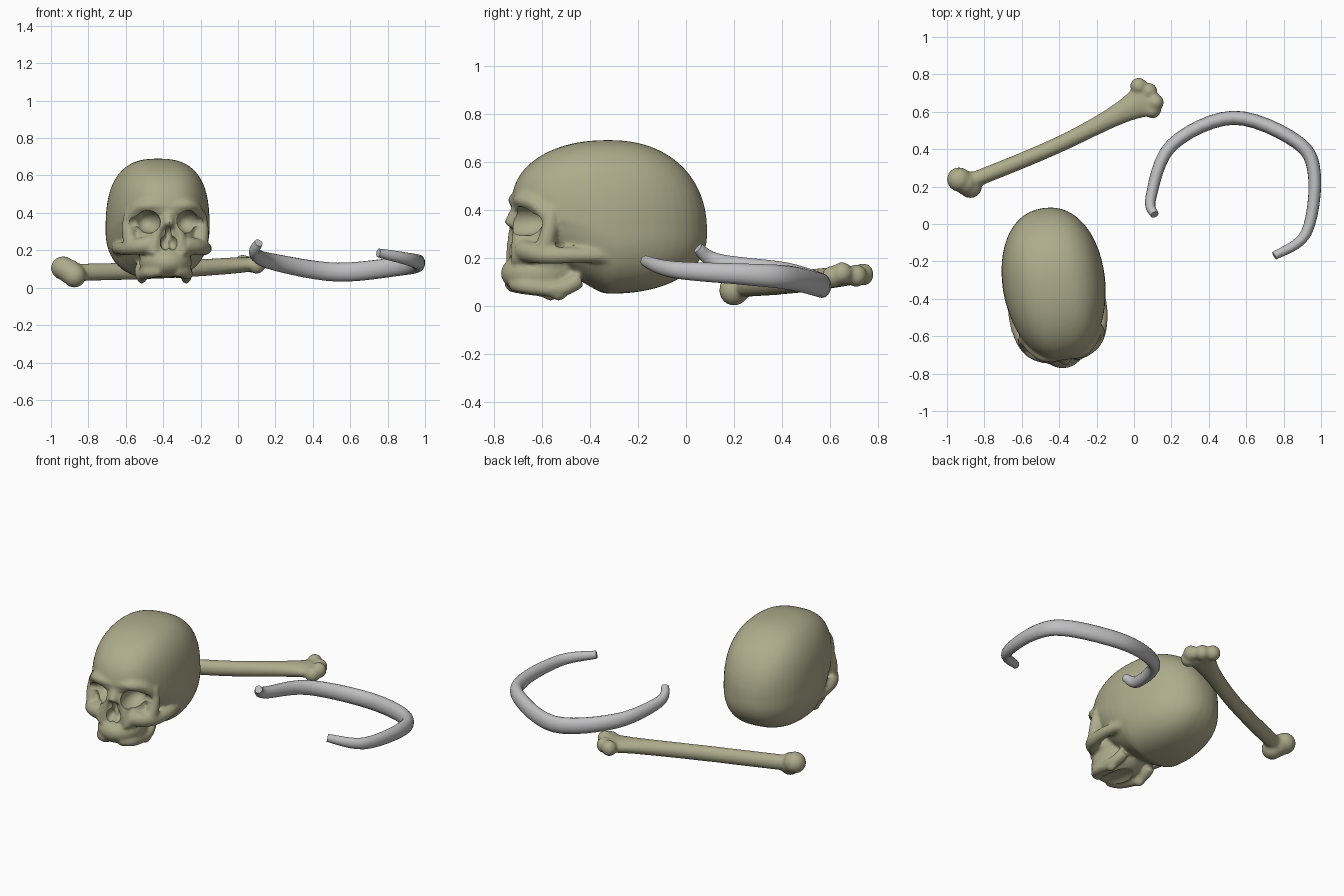
import bpy, bmesh, math
from mathutils import Vector, Matrix

if "Cube" in bpy.data.objects:
    bpy.data.objects.remove(bpy.data.objects["Cube"])


def material(name, colour):
    mat = bpy.data.materials.new(name)
    mat.use_nodes = True
    mat.diffuse_color = (*colour, 1)
    shader = mat.node_tree.nodes["Principled BSDF"]
    shader.inputs["Base Color"].default_value = (*colour, 1)
    return mat


aged_bone = material("aged bone", (.42, .41, .26))
grey_bone = material("grey bone", (.52, .52, .53))


def spline(points, steps=6):
    """Smooth path through a few points."""
    points = [Vector(p) for p in points]
    ends = [points[0], *points, points[-1]]
    path = []
    for before, start, end, after in zip(ends, ends[1:], ends[2:], ends[3:]):
        for step in range(steps):
            t = step / steps
            leave, arrive = (end - before) / 2, (after - start) / 2
            bend = 3 * (end - start) - 2 * leave - arrive
            twist = 2 * (start - end) + leave + arrive
            path.append(start + t * (leave + t * (bend + t * twist)))
    return path + [points[-1]]


def tube(bm, points, half_width, half_height, sides=16):
    """Elliptical tube whose two radii are functions of the way along, 0 to 1."""
    path = spline(points)
    last = len(path) - 1
    previous = first = None
    for i, centre in enumerate(path):
        along = (path[min(i + 1, last)] - path[max(i - 1, 0)]).normalized()
        side = Vector((0, 0, 1)).cross(along).normalized()
        up = along.cross(side)
        t = i / last
        ring = []
        for k in range(sides):
            turn = math.tau * k / sides
            offset = side * half_width(t) * math.cos(turn) + up * half_height(t) * math.sin(turn)
            ring.append(bm.verts.new(centre + offset))
        if previous:
            for k in range(sides):
                bm.faces.new((previous[k - 1], previous[k], ring[k], ring[k - 1]))
        first = first or ring
        previous = ring
    bm.faces.new(first)
    bm.faces.new(previous)


def rod(bm, points, start, end):
    """Round tube with an even taper."""
    radius = lambda t: start + (end - start) * t
    tube(bm, points, radius, radius)


def ball(bm, centre, size):
    place = Matrix.Translation(centre) @ Matrix.Diagonal((*size, 1))
    made = bmesh.ops.create_uvsphere(bm, u_segments=48, v_segments=32, radius=1, matrix=place)
    return made["verts"]


def select(ob):
    bpy.ops.object.select_all(action="DESELECT")
    ob.select_set(True)
    bpy.context.view_layer.objects.active = ob


def finish(name, bm, mat, voxel=0, smoothing=0):
    """Turn the mesh into an object, fusing overlapping forms if a voxel is given."""
    bmesh.ops.recalc_face_normals(bm, faces=bm.faces)
    mesh = bpy.data.meshes.new(name)
    bm.to_mesh(mesh)
    bm.free()
    mesh.materials.append(mat)
    ob = bpy.data.objects.new(name, mesh)
    bpy.context.collection.objects.link(ob)
    select(ob)
    if voxel:
        fuse = ob.modifiers.new("fuse", "REMESH")
        fuse.mode, fuse.voxel_size = "VOXEL", voxel
        soften = ob.modifiers.new("soften", "SMOOTH")
        soften.iterations = smoothing
        bpy.ops.object.modifier_apply(modifier=fuse.name)
        bpy.ops.object.modifier_apply(modifier=soften.name)
    return ob


def rounded(value, power):
    return math.copysign(abs(value) ** power, value)


# Braincase: a squarish egg, narrower in front, its floor rising towards the face
bm = bmesh.new()
for vert in ball(bm, (0, 0, 0), (1, 1, 1)):
    x, y, z = vert.co
    reach = math.hypot(x, z) or 1
    power = 2.2 if y > 0 else 2.4
    swell = max(0, 1 - abs(y) ** power) ** (1 / power)
    across = rounded(x / reach, .75) * swell
    upward = rounded(z / reach, .75 if z > 0 else .95) * swell
    depth = .02 + .41 * y
    front = max(0, -depth)
    height = (.39 if upward > 0 else .25) - front * math.copysign(.25, upward)
    vert.co = (.275 * across * (1 - .3 * front), depth, .3 + front / 4 + height * upward)
    if upward < 0:
        vert.co.z = .3 + front / 2 + .25 * upward

# Upper jaw, middle of the face and nose bridge
ball(bm, (0, -.27, .135), (.14, .165, .095))
ball(bm, (0, -.26, .21), (.15, .135, .1))
ball(bm, (0, -.24, .28), (.16, .13, .14))
rod(bm, [(0, -.33, .44), (0, -.36, .39), (0, -.4, .33)], .045, .028)

for s in (-1, 1):
    # Brow and outer rim of the eye socket
    rod(bm, [(0, -.36, .43), (s * .1, -.36, .44), (s * .16, -.31, .42), (s * .19, -.26, .36)], .03, .03)
    rod(bm, [(s * .19, -.25, .4), (s * .2, -.26, .32), (s * .19, -.28, .24)], .03, .04)
    # Cheek and its arch to the temple
    rod(bm, [(s * .09, -.35, .23), (s * .16, -.32, .22), (s * .21, -.25, .21),
             (s * .235, -.12, .21), (s * .22, .06, .2)], .05, .025)
    # Side of the nose and tooth ridge
    rod(bm, [(s * .03, -.36, .38), (s * .06, -.37, .3), (s * .08, -.37, .18)], .02, .035)
    rod(bm, [(s * .04, -.39, .09), (s * .1, -.34, .08), (s * .12, -.2, .07), (s * .11, -.12, .11)], .03, .035)
    ball(bm, (s * .12, -.21, .05), (.025, .035, .03))
skull = finish("skull", bm, aged_bone, .01, 8)

# Hollows of the eyes, nose and palate
bm = bmesh.new()
for s in (-1, 1):
    ball(bm, (s * .108, -.36, .352), (.066, .11, .062))
    ball(bm, (s * .17, -.36, .345), (.07, .08, .045))
    ball(bm, (s * .02, -.4, .24), (.026, .06, .04))
ball(bm, (0, -.4, .28), (.02, .06, .05))
ball(bm, (0, -.26, .02), (.085, .2, .05))
hollows = finish("hollows", bm, aged_bone, .008, 2)
cut = skull.modifiers.new("hollow", "BOOLEAN")
cut.operation, cut.solver, cut.object = "DIFFERENCE", "EXACT", hollows
select(skull)
bpy.ops.object.modifier_apply(modifier=cut.name)
bpy.data.objects.remove(hollows)
skull.location = (-.425, -.34, 0)
skull.rotation_euler.z = math.radians(8)

# Long bone: shaft flaring to a knobbly end, with a rounded double head at the other
bm = bmesh.new()
tube(bm, [(-.92, .21, .08), (-.4, .425, .095), (.07, .67, .125)],
     lambda t: .043 + .07 * t ** 7, lambda t: .047 - .008 * t ** 6)
ball(bm, (-.935, .238, .105), (.065, .065, .063))
ball(bm, (-.9, .22, .085), (.065, .065, .065))
ball(bm, (-.875, .2, .064), (.062, .062, .064))
for knob in ((.025, .738, .13), (.08, .71, .125), (.115, .65, .135), (.1, .61, .12)):
    ball(bm, knob, (.045, .045, .047))
long_bone = finish("long_bone", bm, aged_bone, .009, 10)

# Curved rib, thickest in the middle
bm = bmesh.new()
tube(bm, [(.11, .05, .24), (.09, .14, .18), (.2, .42, .135), (.53, .568, .083),
          (.87, .44, .115), (.965, .26, .13), (.92, -.05, .15), (.75, -.17, .186)],
     lambda t: .022 + .016 * math.sin(math.pi * t), lambda t: .023 + .028 * math.sin(math.pi * t))
rib = finish("rib", bm, grey_bone)

for ob, angle in ((skull, 45), (long_bone, 60), (rib, 40)):
    select(ob)
    bpy.ops.object.shade_smooth_by_angle(angle=math.radians(angle))
